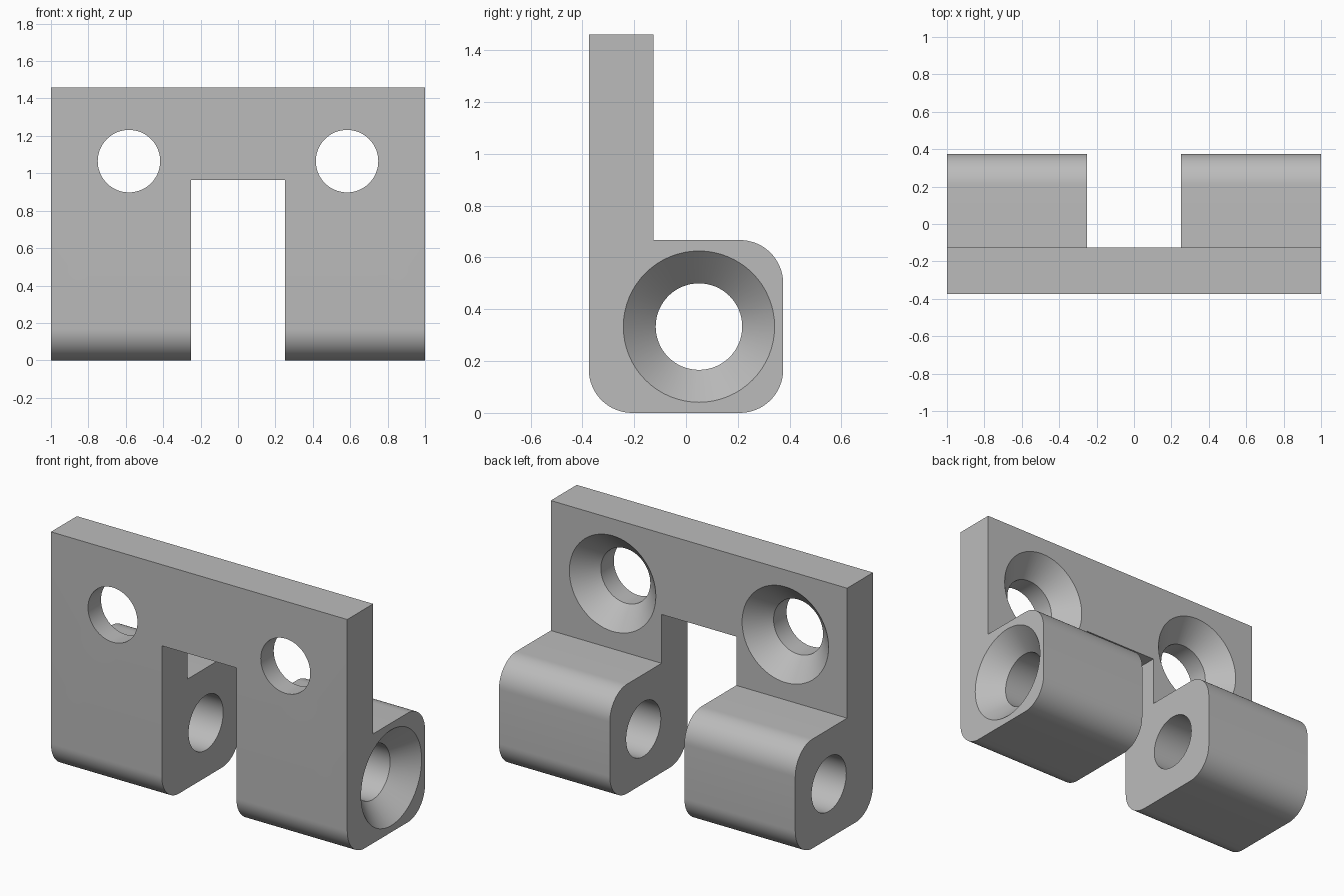
import bpy, bmesh
from math import sin, cos, pi, radians
from mathutils import Vector, Matrix

cube = bpy.data.objects.get("Cube")
if cube:
    bpy.data.objects.remove(cube, do_unlink=True)

HALF_W, HALF_D, HEIGHT = 1.0, 0.375, 1.46
PLATE_BACK, LUG_TOP, FILLET = -0.125, 0.667, 0.167
HOLE_R, SINK_R, SINK_DEPTH = 0.167, 0.292, 0.125

gray = bpy.data.materials.new("plain gray")
gray.use_nodes = True
colour = (0.5, 0.5, 0.5, 1)
gray.diffuse_color = colour
gray.node_tree.nodes["Principled BSDF"].inputs["Base Color"].default_value = colour


def add_object(name, bm):
    bmesh.ops.recalc_face_normals(bm, faces=bm.faces[:])
    mesh = bpy.data.meshes.new(name)
    bm.to_mesh(mesh)
    bm.free()
    mesh.materials.append(gray)
    obj = bpy.data.objects.new(name, mesh)
    bpy.context.collection.objects.link(obj)
    return obj


def fillet(y, z, start, steps=16):
    """Quarter arc around (y, z), beginning at the given angle."""
    angles = [radians(start + 90 * i / steps) for i in range(steps + 1)]
    return [(y + FILLET * cos(a), z + FILLET * sin(a)) for a in angles]


def turned_cutter(name, rings, matrix, sides=64):
    """Round cutter along local z from (radius, height) rings."""
    bm = bmesh.new()
    loops = [[bm.verts.new((r * cos(2 * pi * i / sides), r * sin(2 * pi * i / sides), h))
              for i in range(sides)] for r, h in rings]
    for low, high in zip(loops, loops[1:]):
        for i in range(sides):
            j = (i + 1) % sides
            bm.faces.new((low[i], low[j], high[j], high[i]))
    bm.faces.new(loops[0][::-1])
    bm.faces.new(loops[-1])
    bm.transform(matrix)
    return add_object(name, bm)


def countersunk_rings(length):
    """Straight bore that flares open at height 0."""
    extra = 0.05
    return [(HOLE_R, -length), (HOLE_R, -SINK_DEPTH), (SINK_R, 0), (SINK_R + extra, extra)]


# L-shaped bracket body: side profile extruded across the width
profile = fillet(-HALF_D + FILLET, FILLET, 180)
profile += fillet(HALF_D - FILLET, FILLET, 270)
profile += fillet(HALF_D - FILLET, LUG_TOP - FILLET, 0)
profile += [(PLATE_BACK, LUG_TOP), (PLATE_BACK, HEIGHT), (-HALF_D, HEIGHT)]
bm = bmesh.new()
side = bm.faces.new([bm.verts.new((-HALF_W, y, z)) for y, z in profile])
extruded = bmesh.ops.extrude_face_region(bm, geom=[side])["geom"]
bmesh.ops.translate(bm, vec=(2 * HALF_W, 0, 0),
                    verts=[v for v in extruded if isinstance(v, bmesh.types.BMVert)])
bracket = add_object("hinge_bracket", bm)

# Central slot between the two lugs
bm = bmesh.new()
bmesh.ops.create_cube(bm, size=1)
bm.transform(Matrix.Translation((0, 0, 0.38)) @ Matrix.Diagonal((0.504, 2, 1.17, 1)))
cutters = [add_object("slot_cutter", bm)]

# Pin bore through both lugs, countersunk on the left end
pin = Matrix.Translation((HALF_W, 0.05, 0.333)) @ Matrix.Rotation(pi / 2, 4, 'Y')
cutters.append(turned_cutter("pin_bore_cutter", countersunk_rings(2.2), pin))

# Screw holes through the plate, countersunk at the back
for x in (-0.583, 0.583):
    screw = Matrix.Translation((x, PLATE_BACK, 1.065)) @ Matrix.Rotation(-pi / 2, 4, 'X')
    cutters.append(turned_cutter("screw_hole_cutter", countersunk_rings(0.4), screw))

# Cut, then discard the cutters
bpy.ops.object.select_all(action='DESELECT')
bracket.select_set(True)
bpy.context.view_layer.objects.active = bracket
for cutter in cutters:
    cutter.hide_render = True
    cut = bracket.modifiers.new(cutter.name, 'BOOLEAN')
    cut.operation = 'DIFFERENCE'
    cut.solver = 'EXACT'
    cut.object = cutter
    bpy.ops.object.modifier_apply(modifier=cut.name)
    bpy.data.objects.remove(cutter, do_unlink=True)

bpy.ops.object.shade_smooth_by_angle(angle=radians(30))
